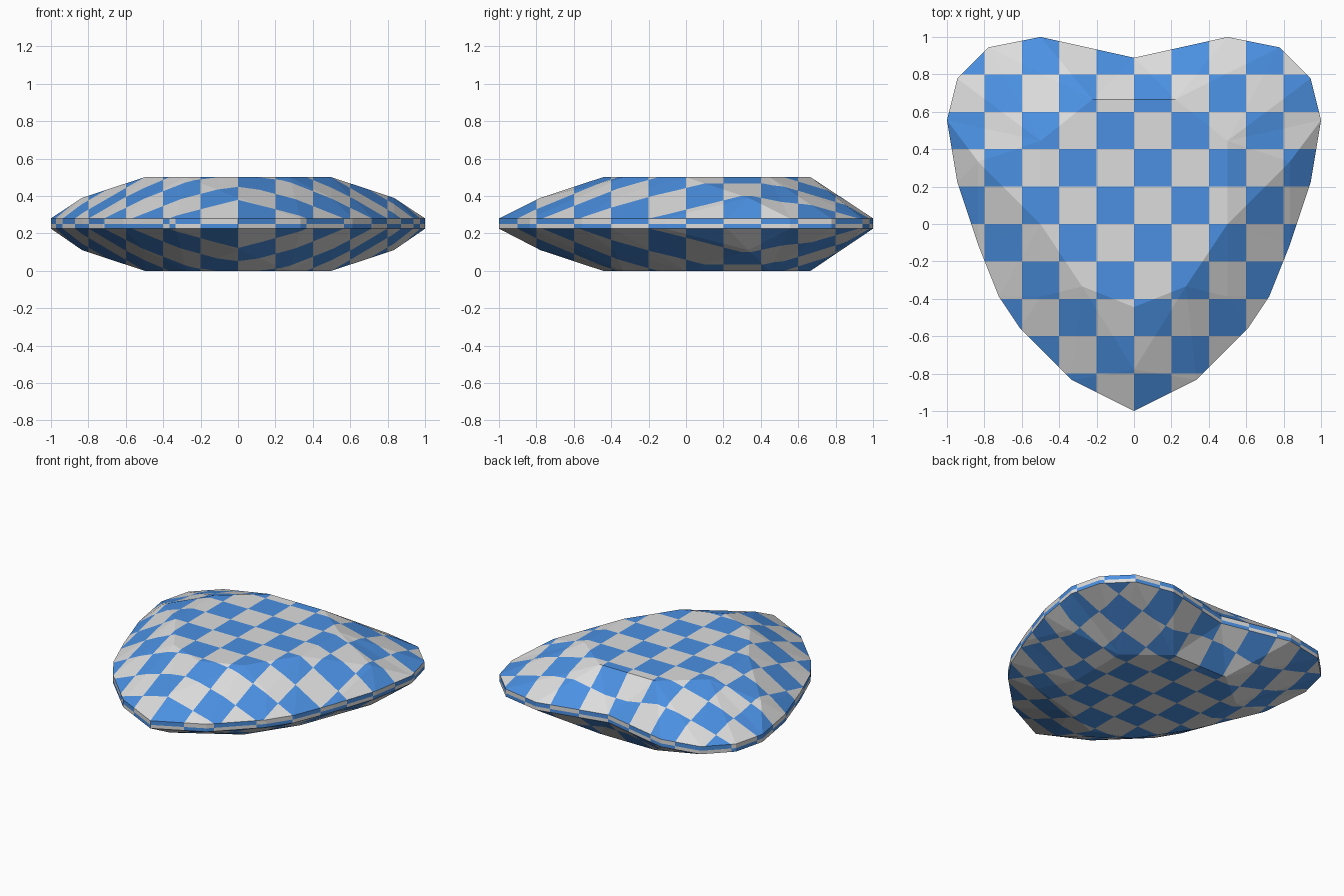
import bpy, bmesh, math
from mathutils import Vector

if "Cube" in bpy.data.objects:
    bpy.data.objects.remove(bpy.data.objects["Cube"])

U = 1 / 18          # layout unit of the heart plan
CELL = 0.2          # checker size
RIM_LOW, RIM_HIGH, MID = 0.225, 0.28, 0.25


def material(name, rgb):
    m = bpy.data.materials.new(name)
    m.diffuse_color = (*rgb, 1)
    m.use_nodes = True
    m.node_tree.nodes["Principled BSDF"].inputs["Base Color"].default_value = m.diffuse_color
    return m


# right half of the heart: rim outline (O), upper flat area (P), shoulder points (S)
O = [(0, 16), (9, 18), (14, 17), (17, 14), (18, 10), (17, 4), (15, -2),
     (13, -7), (11, -10), (6, -15), (0, -18)]
P = [(4, 12), (9, 8), (9, 0), (5, -6), (0, -8)]
S = [(15, 6), (9, -7), (0, -14)]
FACETS = """P0 O0 O1,P0 O1 O2,P0 O2 P1,P1 O2 O3,P1 O3 O4,P1 O4 S0,S0 O4 O5,
P1 S0 P2,S0 O5 O6,S0 O6 P2,P2 O6 O7,P2 O7 S1,S1 P3 P2,S1 O7 O8,S1 O8 O9,
S1 O9 P3,P3 O9 S2,P3 S2 P4,S2 O9 O10"""

bm = bmesh.new()
points = {}


def vert(key, sx, top):
    """Vertex of the plan point, mirrored in x by sx, on the top or bottom half."""
    row = {"O": O, "P": P, "S": S}[key[0]]
    x, y = row[int(key[1:])]
    z = {"O": RIM_HIGH, "P": 0.5, "S": 0.39}[key[0]]
    if not top:
        z = RIM_LOW if key[0] == "O" else 0.5 - z
    ident = (key, sx if x else 0, top)
    if ident not in points:
        points[ident] = bm.verts.new((sx * x * U, y * U, z))
    return points[ident]


# domed facets, both sides, above and below
for top in (True, False):
    for sx in (1, -1):
        for tri in FACETS.replace("\n", "").split(","):
            bm.faces.new([vert(k, sx, top) for k in tri.split()])
    bm.faces.new([vert(k, s, top) for k, s in (("P0", -1), ("P0", 1), ("O0", 1))])
    flat = [vert(f"P{i}", 1, top) for i in range(5)]
    flat += [vert(f"P{i}", -1, top) for i in (3, 2, 1, 0)]
    bm.faces.new(flat)

# thin upright rim
for sx in (1, -1):
    for i in range(len(O) - 1):
        a, b = f"O{i}", f"O{i + 1}"
        bm.faces.new([vert(a, sx, True), vert(b, sx, True),
                      vert(b, sx, False), vert(a, sx, False)])
bmesh.ops.recalc_face_normals(bm, faces=bm.faces)


# cut the checker lines into the surface
def cut(co, no):
    bmesh.ops.bisect_plane(bm, geom=bm.verts[:] + bm.edges[:] + bm.faces[:],
                           dist=1e-5, plane_co=co, plane_no=no)


for k in range(-4, 5):
    cut((k * CELL, 0, 0), (1, 0, 0))
    cut((0, k * CELL, 0), (0, 1, 0))
cut((0, 0, MID), (0, 0, 1))

# colour squares: seen from outside on the domes, from the side on the rim;
# the underside carries the pattern reversed
for f in bm.faces:
    f.smooth = False
    c, n = f.calc_center_median(), f.normal
    i, j = math.floor(c.x / CELL), math.floor(c.y / CELL)
    if abs(n.z) < 0.1:
        along = i if abs(n.y) > abs(n.x) else j
        f.material_index = (along + (c.z > MID)) % 2
    else:
        f.material_index = (i + j + (n.z < 0)) % 2

mesh = bpy.data.meshes.new("heart_cushion")
bm.to_mesh(mesh)
bm.free()
mesh.materials.append(material("light grey", (0.72, 0.72, 0.72)))
mesh.materials.append(material("sky blue", (0.07, 0.28, 0.76)))
heart = bpy.data.objects.new("heart_cushion", mesh)
bpy.context.collection.objects.link(heart)
